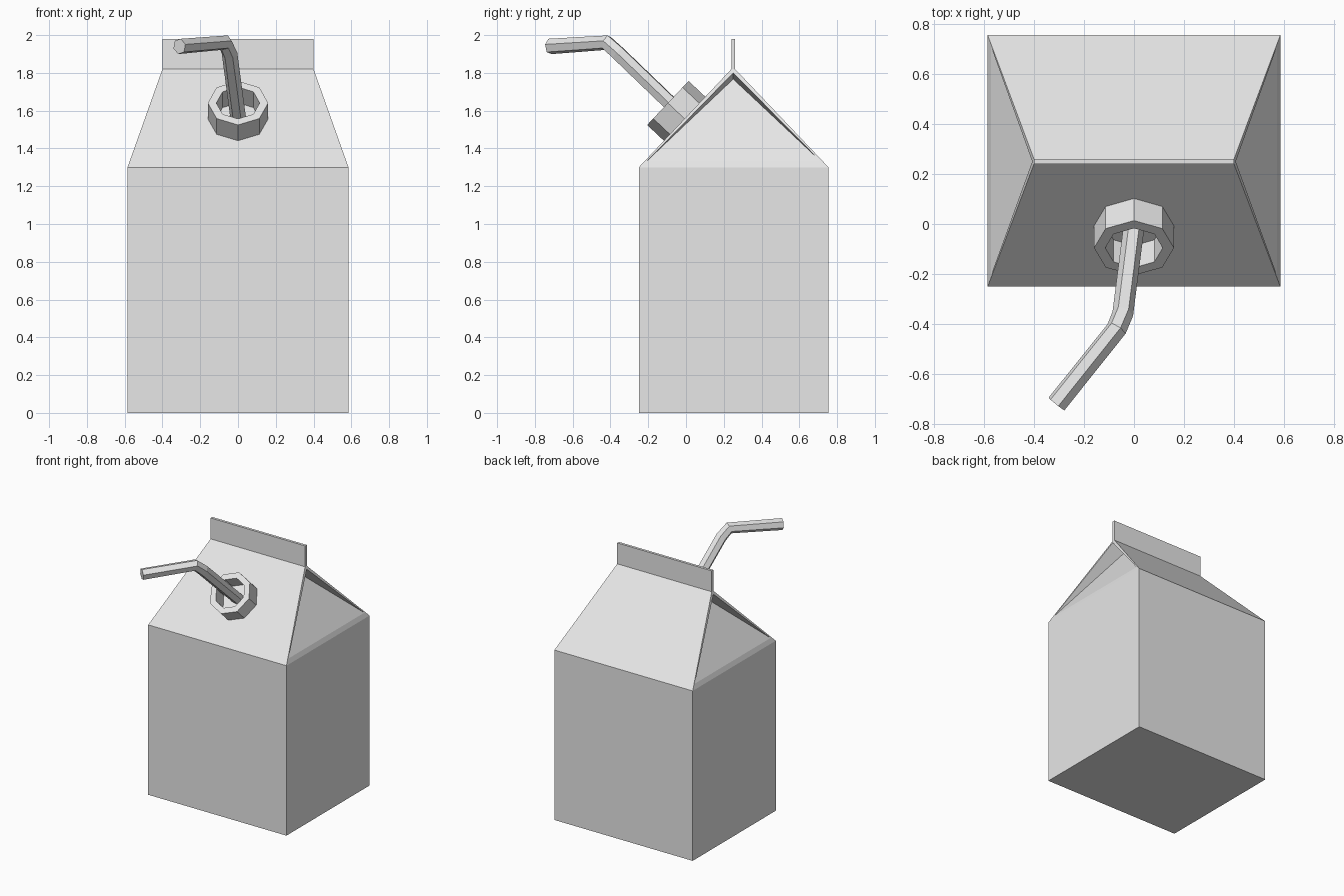
import bpy, bmesh, math
from mathutils import Vector, Matrix

cube = bpy.data.objects.get("Cube")
if cube:
    bpy.data.objects.remove(cube, do_unlink=True)

paper = bpy.data.materials.new("light_grey")
paper.use_nodes = True
paper.diffuse_color = (0.8, 0.8, 0.8, 1)
paper.node_tree.nodes["Principled BSDF"].inputs["Base Color"].default_value = (0.8, 0.8, 0.8, 1)


def add_mesh(name, bm):
    bmesh.ops.recalc_face_normals(bm, faces=bm.faces[:])
    mesh = bpy.data.meshes.new(name)
    bm.to_mesh(mesh)
    bm.free()
    mesh.materials.append(paper)
    obj = bpy.data.objects.new(name, mesh)
    bpy.context.collection.objects.link(obj)
    return obj


# Carton: left half with a folded-in gable, mirrored across x
W, RIDGE, FRONT, BACK, MID = 0.585, 0.40, -0.25, 0.755, 0.25
EAVE, PEAK, TOP, FIN = 1.30, 1.82, 1.98, 0.01
bm = bmesh.new()
# Outline from front bottom, over the top fin, to back bottom
outline = [(W, FRONT, 0), (W, FRONT, EAVE), (RIDGE, MID - FIN, PEAK), (RIDGE, MID - FIN, TOP),
           (RIDGE, MID + FIN, TOP), (RIDGE, MID + FIN, PEAK), (W, BACK, EAVE), (W, BACK, 0)]
edge = [bm.verts.new(p) for p in outline]
centre = [bm.verts.new((0, y, z)) for x, y, z in outline]
for i in range(len(edge)):
    j = (i + 1) % len(edge)
    bm.faces.new((edge[i], edge[j], centre[j], centre[i]))
fb, fe, fp, ft, bt, bp, be, bb = edge
# Gable rim and recessed fold
rim_f = bm.verts.new((0.572, -0.205, 1.335))
rim_b = bm.verts.new((0.572, 0.71, 1.335))
rim_t = bm.verts.new((0.407, MID, 1.80))
fold = bm.verts.new((0.29, MID, 1.767))
for face in ((fb, fe, be, bb), (fp, ft, bt, bp), (fe, rim_f, rim_b, be),
             (fe, fp, rim_t, rim_f), (be, rim_b, rim_t, bp), (fp, bp, rim_t),
             (rim_f, rim_t, fold), (rim_b, fold, rim_t), (rim_f, fold, rim_b)):
    bm.faces.new(face)
carton = add_mesh("carton", bm)
mirror = carton.modifiers.new("mirror", "MIRROR")
mirror.use_clip = True

# Spout: octagonal ring standing on the front roof slope
bm = bmesh.new()
SIDES, HEIGHT = 8, 0.125
profile = [(0.16, 0), (0.16, HEIGHT), (0.115, HEIGHT), (0.115, 0)]
rings = []
for i in range(SIDES):
    a = math.tau * i / SIDES
    rings.append([bm.verts.new((r * math.cos(a), r * math.sin(a), h)) for r, h in profile])
for i in range(SIDES):
    a, b = rings[i], rings[(i + 1) % SIDES]
    for k in range(4):
        m = (k + 1) % 4
        bm.faces.new((a[k], b[k], b[m], a[m]))
slope = math.atan2(PEAK - EAVE, MID - FIN - FRONT)
spout = add_mesh("spout", bm)
spout.matrix_world = Matrix.Translation((0, -0.005, 1.555)) @ Matrix.Rotation(slope, 4, "X")

# Straw: six-sided bent tube
curve = bpy.data.curves.new("straw", "CURVE")
curve.dimensions = "3D"
curve.bevel_depth = 0.042
curve.bevel_resolution = 1
curve.use_fill_caps = True
path = [(0.005, 0.03, 1.53), (-0.045, -0.36, 1.905), (-0.07, -0.42, 1.96), (-0.31, -0.72, 1.94)]
spline = curve.splines.new("POLY")
spline.points.add(len(path) - 1)
for point, co in zip(spline.points, path):
    point.co = (*co, 1)
spline.use_smooth = False
curve.materials.append(paper)
straw = bpy.data.objects.new("straw", curve)
bpy.context.collection.objects.link(straw)
bpy.ops.object.select_all(action="DESELECT")
straw.select_set(True)
bpy.context.view_layer.objects.active = straw
bpy.ops.object.convert(target="MESH")
